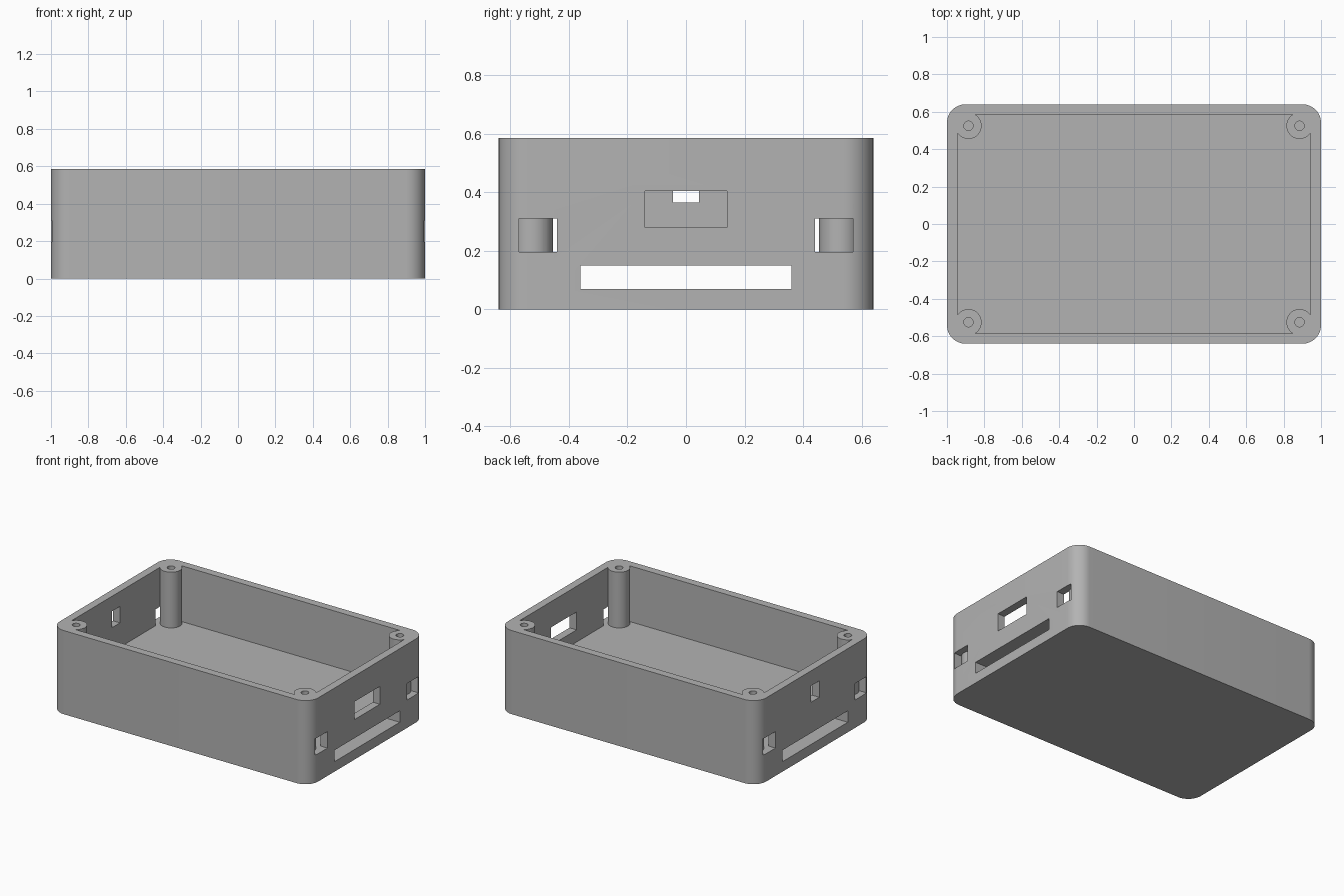
import bpy
import bmesh
from math import cos, sin, pi, radians

if "Cube" in bpy.data.objects:
    bpy.data.objects.remove(bpy.data.objects["Cube"])

# Main dimensions
HALF_X, HALF_Y, HEIGHT = 1.0, 0.64, 0.585
WALL, CORNER, FLOOR = 0.055, 0.1, 0.195
POST_X, POST_Y, POST_R, HOLE_R = 0.885, 0.525, 0.07, 0.025

grey = bpy.data.materials.new("plain grey")
grey.use_nodes = True
colour = (0.45, 0.45, 0.45, 1)
grey.diffuse_color = colour
grey.node_tree.nodes["Principled BSDF"].inputs["Base Color"].default_value = colour


def prism(name, outline, z0, z1):
    """Extrude a closed outline upward from z0 to z1."""
    bm = bmesh.new()
    face = bm.faces.new([bm.verts.new((x, y, z0)) for x, y in outline])
    up = bmesh.ops.extrude_face_region(bm, geom=[face])["geom"]
    bmesh.ops.translate(bm, vec=(0, 0, z1 - z0),
                        verts=[v for v in up if isinstance(v, bmesh.types.BMVert)])
    bmesh.ops.recalc_face_normals(bm, faces=bm.faces)
    mesh = bpy.data.meshes.new(name)
    bm.to_mesh(mesh)
    bm.free()
    obj = bpy.data.objects.new(name, mesh)
    bpy.context.collection.objects.link(obj)
    return obj


def arc(cx, cy, r, start, sweep, steps):
    return [(cx + r * cos(start + sweep * i / steps),
             cy + r * sin(start + sweep * i / steps)) for i in range(steps + 1)]


def rounded_rect(hx, hy, r):
    pts = []
    for i, (sx, sy) in enumerate([(1, 1), (-1, 1), (-1, -1), (1, -1)]):
        pts += arc(sx * (hx - r), sy * (hy - r), r, i * pi / 2, pi / 2, 12)
    return pts


def circle(cx, cy, r):
    return arc(cx, cy, r, 0, 2 * pi, 48)[:-1]


def box(name, x0, x1, y0, y1, z0, z1):
    return prism(name, [(x0, y0), (x1, y0), (x1, y1), (x0, y1)], z0, z1)


def combine(target, tool, operation):
    """Apply a boolean to the target and discard the tool."""
    tool.hide_render = True
    mod = target.modifiers.new(tool.name, 'BOOLEAN')
    mod.operation, mod.solver, mod.object = operation, 'EXACT', tool
    bpy.context.view_layer.objects.active = target
    bpy.ops.object.modifier_apply(modifier=mod.name)
    bpy.data.objects.remove(tool)


# Outer shell with a hollow above the thick floor
case = prism("enclosure_base", rounded_rect(HALF_X, HALF_Y, CORNER), 0, HEIGHT)
cavity = prism("cavity", rounded_rect(HALF_X - WALL, HALF_Y - WALL, CORNER - WALL),
               FLOOR, HEIGHT + 0.1)
combine(case, cavity, 'DIFFERENCE')

# Wide slot running lengthwise through the floor
combine(case, box("floor_slot", -1.1, 1.1, -0.36, 0.36, 0.07, 0.15), 'DIFFERENCE')

# Port windows in the end walls
inner = HALF_X - WALL - 0.01
combine(case, box("wide_port", inner, 1.1, -0.14, 0.14, 0.28, 0.405), 'DIFFERENCE')
combine(case, box("narrow_port", -1.1, -inner, -0.045, 0.045, 0.365, 0.48), 'DIFFERENCE')
for sx in (-1, 1):
    for sy in (-1, 1):
        xs = sorted((sx * inner, sx * 1.1))
        ys = sorted((sy * 0.44, sy * 0.57))
        combine(case, box("side_port", *xs, *ys, FLOOR, 0.31), 'DIFFERENCE')

# Screw posts in the corners, each with a pilot hole
for sx in (-1, 1):
    for sy in (-1, 1):
        x, y = sx * POST_X, sy * POST_Y
        combine(case, prism("post", circle(x, y, POST_R), 0.1, HEIGHT), 'UNION')
        combine(case, prism("hole", circle(x, y, HOLE_R), FLOOR, HEIGHT + 0.1), 'DIFFERENCE')

# Colour and shading
case.data.materials.clear()
case.data.materials.append(grey)
bpy.ops.object.select_all(action='DESELECT')
case.select_set(True)
bpy.context.view_layer.objects.active = case
bpy.ops.object.shade_smooth_by_angle(angle=radians(30))
